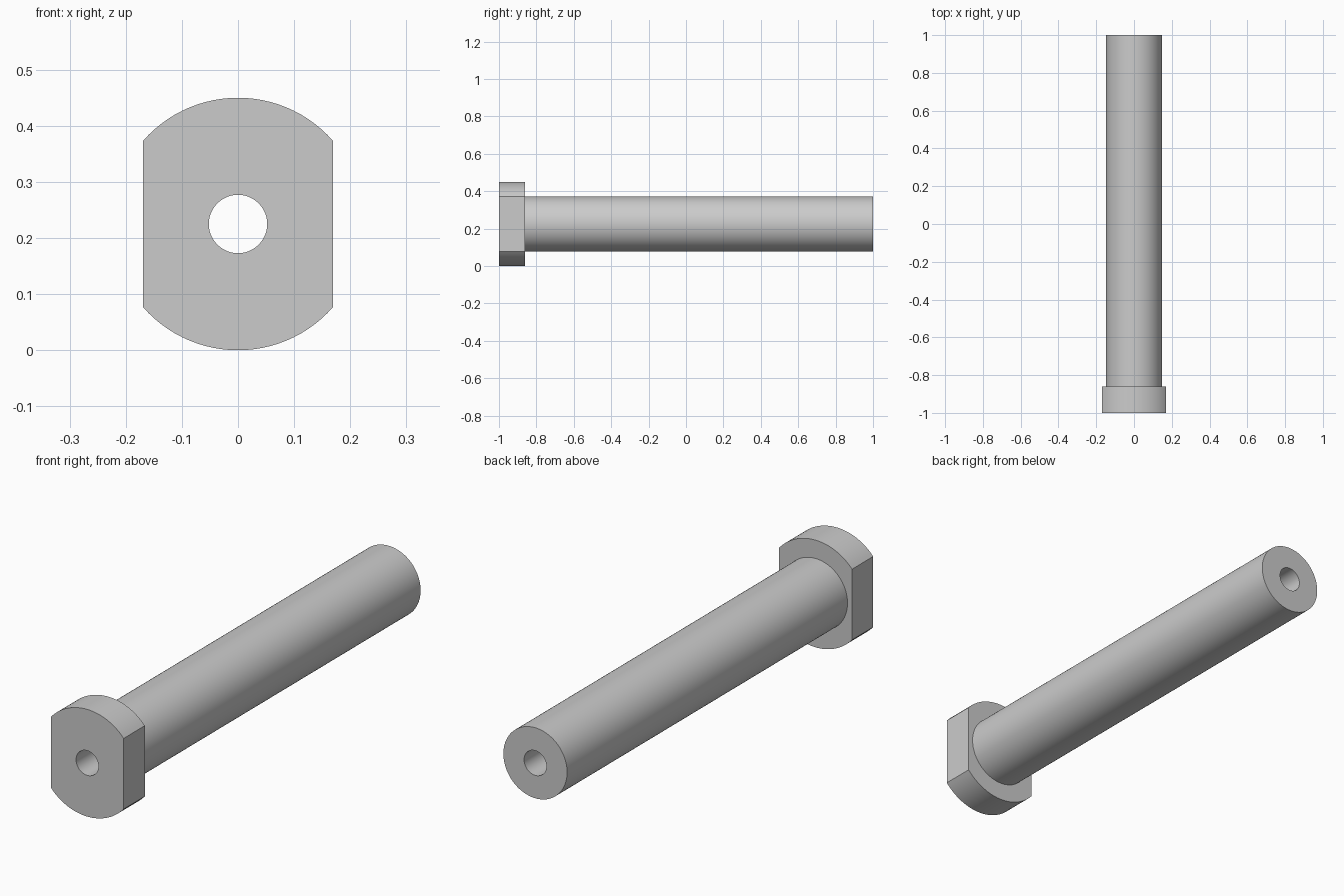
import bpy, bmesh
from math import radians, cos, sin, tau

if "Cube" in bpy.data.objects:
    bpy.data.objects.remove(bpy.data.objects["Cube"], do_unlink=True)

SEGMENTS = 96
HEAD_R, SHAFT_R, BORE_R = 0.225, 0.148, 0.052
FLAT_X = HEAD_R * cos(radians(41.25))   # flats meet the arc on a segment corner
FRONT, SHOULDER, TIP = -1.0, -0.86, 1.0

steel = bpy.data.materials.new("grey steel")
steel.use_nodes = True
grey = (0.6, 0.6, 0.6, 1)
steel.diffuse_color = grey
steel.node_tree.nodes["Principled BSDF"].inputs["Base Color"].default_value = grey


def ring(bm, radius, y, flat=None):
    """Circle of vertices around the y axis, optionally cut by two side flats."""
    verts = []
    for i in range(SEGMENTS):
        a = tau * i / SEGMENTS
        r = radius
        if flat and abs(cos(a)) * r > flat:
            r = flat / abs(cos(a))
        verts.append(bm.verts.new((r * cos(a), y, HEAD_R + r * sin(a))))
    return verts


# Flat-sided head, round shaft and through bore as one closed solid
bm = bmesh.new()
rings = [
    ring(bm, BORE_R, FRONT),
    ring(bm, HEAD_R, FRONT, FLAT_X),
    ring(bm, HEAD_R, SHOULDER, FLAT_X),
    ring(bm, SHAFT_R, SHOULDER),
    ring(bm, SHAFT_R, TIP),
    ring(bm, BORE_R, TIP),
]
for k, a in enumerate(rings):
    b = rings[(k + 1) % len(rings)]
    for i in range(SEGMENTS):
        j = (i + 1) % SEGMENTS
        bm.faces.new((a[i], a[j], b[j], b[i]))
bmesh.ops.recalc_face_normals(bm, faces=bm.faces)

mesh = bpy.data.meshes.new("flat_headed_pin")
bm.to_mesh(mesh)
bm.free()
mesh.materials.append(steel)
pin = bpy.data.objects.new("flat_headed_pin", mesh)
bpy.context.collection.objects.link(pin)

# Smooth round walls, sharp rims
bpy.ops.object.select_all(action='DESELECT')
pin.select_set(True)
bpy.context.view_layer.objects.active = pin
bpy.ops.object.shade_smooth_by_angle(angle=radians(30))
